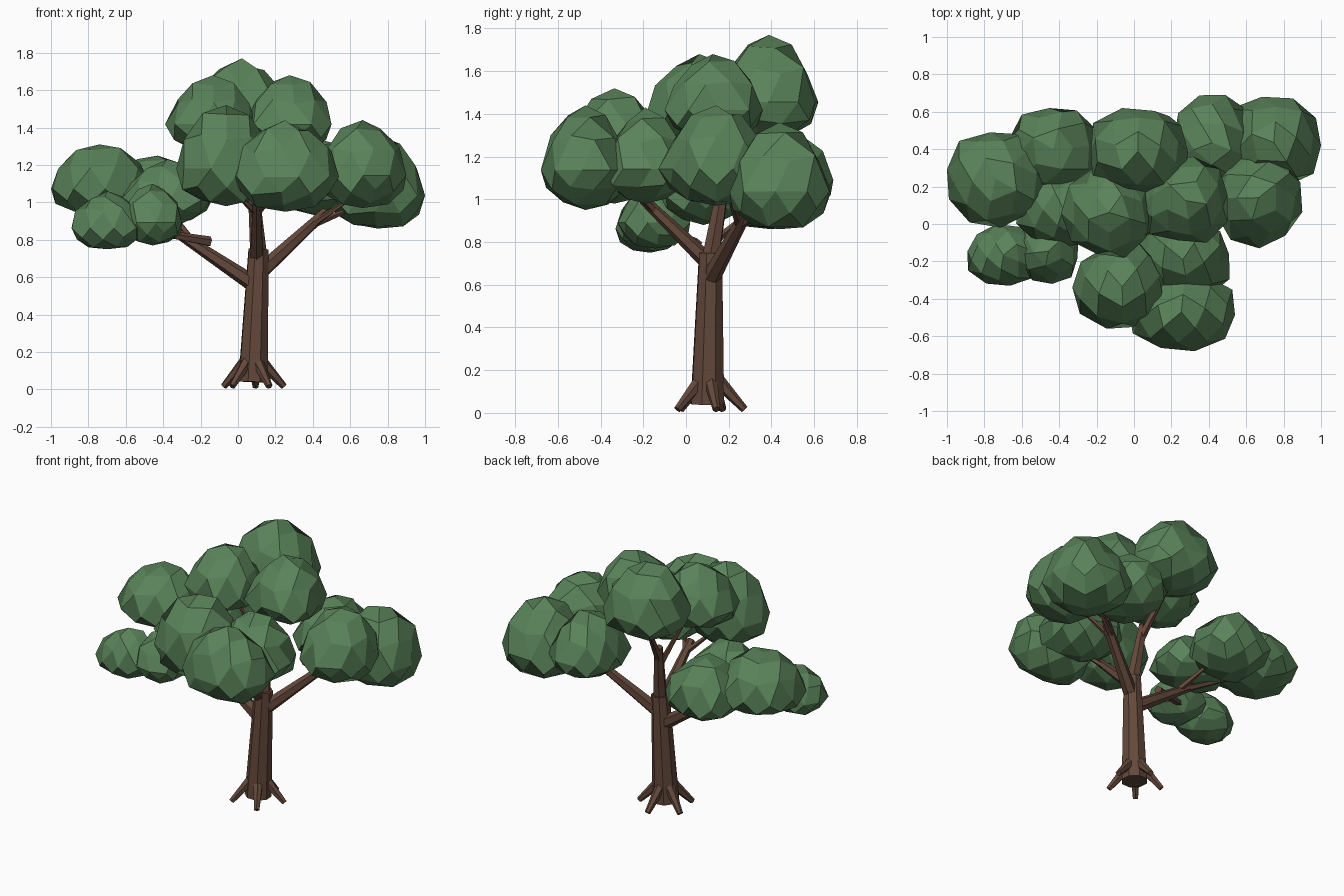
import bpy, bmesh, math, random
from mathutils import Matrix, Vector

cube = bpy.data.objects.get("Cube")
if cube:
    bpy.data.objects.remove(cube, do_unlink=True)


def material(name, colour):
    mat = bpy.data.materials.new(name)
    mat.use_nodes = True
    mat.diffuse_color = (*colour, 1)
    mat.node_tree.nodes["Principled BSDF"].inputs["Base Color"].default_value = (*colour, 1)
    return mat


bark = material("brown bark", (0.125, 0.065, 0.043))
leaf = material("leaf green", (0.1, 0.225, 0.1))


def finish(name, bm, mat):
    mesh = bpy.data.meshes.new(name)
    bm.to_mesh(mesh)
    bm.free()
    mesh.materials.append(mat)
    obj = bpy.data.objects.new(name, mesh)
    bpy.context.collection.objects.link(obj)


def limb(name, start, end, r_start, r_end, sides=6):
    """Tapered, flat-sided length of wood between two points."""
    a, b = Vector(start), Vector(end)
    bm = bmesh.new()
    turn = (b - a).to_track_quat('Z', 'Y').to_matrix().to_4x4()
    bmesh.ops.create_cone(bm, cap_ends=True, segments=sides, radius1=r_start, radius2=r_end,
                          depth=(b - a).length, matrix=Matrix.Translation((a + b) / 2) @ turn)
    finish(name, bm, bark)


def foliage(name, low, high, boxy, rng):
    """Faceted clump with a peaked crown and a low, wide waist, fitted to a box."""
    bm = bmesh.new()
    bmesh.ops.create_icosphere(bm, subdivisions=2, radius=1,
                               matrix=Matrix.Rotation(rng.uniform(0, math.pi), 4, 'Z'))
    for v in bm.verts:
        x, y, z = v.co * rng.uniform(0.94, 1.05)
        # Narrow towards the peak, fill out the corners of boxy clumps
        corner = math.sin(2 * math.atan2(y, x)) ** 2
        width = (1 - 0.15 * max(z, 0)) * (1 + boxy * corner)
        v.co = (x * width, y * width, z * (1.25 if z > 0 else 0.75))
    for i in range(3):
        values = [v.co[i] for v in bm.verts]
        least, span = min(values), max(values) - min(values)
        for v in bm.verts:
            v.co[i] = low[i] + (v.co[i] - least) / span * (high[i] - low[i])
    # Merge some triangles into larger facets
    bmesh.ops.join_triangles(bm, faces=bm.faces[:], angle_face_threshold=0.6,
                             angle_shape_threshold=0.9)
    finish(name, bm, leaf)


# Trunk and roots
limb("trunk", (.08, .1, .04), (.11, .115, .75), .083, .057, 8)
for i in range(5):
    angle = math.radians(13 + 72 * i)
    c, s = math.cos(angle), math.sin(angle)
    limb(f"root_{i + 1}", (.08 + .045 * c, .105 + .045 * s, .15),
         (.08 + .17 * c, .105 + .17 * s, .016), .034, .018)

# Main branches
limb("left_branch", (.09, .11, .56), (-.36, .13, .86), .045, .024)
limb("right_branch", (.11, .11, .62), (.47, .29, .95), .045, .026)
limb("front_branch", (.1, .1, .71), (.1, -.2, 1.0), .04, .024)
limb("upper_branch", (.11, .115, .72), (.08, .18, 1.1), .045, .028)

# Thin forks reaching into the foliage
forks = [
    ((-.15, .05, .79), (-.55, -.1, .86), .028),
    ((-.3, .13, .82), (-.68, .2, 1.02), .022),
    ((-.25, .13, .8), (-.38, .35, .98), .02),
    ((.38, .25, .87), (.6, .2, 1.02), .02),
    ((.4, .26, .88), (.64, .4, .98), .02),
    ((.1, -.14, .94), (.2, -.26, 1.06), .02),
    ((.1, -.14, .94), (-.02, -.25, 1.06), .02),
    ((.085, .17, 1.02), (.03, .38, 1.34), .026),
    ((.09, .15, .96), (-.08, .1, 1.32), .02),
]
for i, (start, end, radius) in enumerate(forks):
    limb(f"fork_{i + 1}", start, end, radius, radius * .5, 5)

# Foliage clumps as low and high box corners, with their boxiness
clumps = {
    "left_foliage_outer": ((-1, -.02, .93), (-.47, .49, 1.31), 0),
    "left_foliage_back": ((-.67, .18, .86), (-.19, .62, 1.25), .15),
    "left_foliage_inner": ((-.63, -.12, .88), (-.14, .27, 1.23), .1),
    "left_foliage_low_outer": ((-.89, -.33, .75), (-.5, 0, 1.06), .05),
    "left_foliage_low_inner": ((-.62, -.32, .77), (-.3, .02, 1.1), .1),
    "crown_foliage_back": ((-.23, .16, 1.28), (.29, .62, 1.77), .15),
    "crown_foliage_left": ((-.39, -.18, 1.26), (.1, .3, 1.68), 0),
    "crown_foliage_right": ((.03, -.1, 1.26), (.5, .36, 1.68), .1),
    "right_foliage_back": ((.21, .18, .93), (.64, .69, 1.34), .1),
    "right_foliage_outer": ((.5, .2, .86), (1, .68, 1.36), .15),
    "right_foliage_front": ((.42, -.13, .97), (.9, .39, 1.44), 0),
    "front_foliage_left": ((-.33, -.56, .98), (.22, -.1, 1.52), .05),
    "front_foliage_outer": ((-.03, -.68, .95), (.54, -.27, 1.44), .15),
    "front_foliage_inner": ((.02, -.38, .98), (.51, .01, 1.43), .2),
}
rng = random.Random(4)
for name, (low, high, boxy) in clumps.items():
    foliage(name, low, high, boxy, rng)
